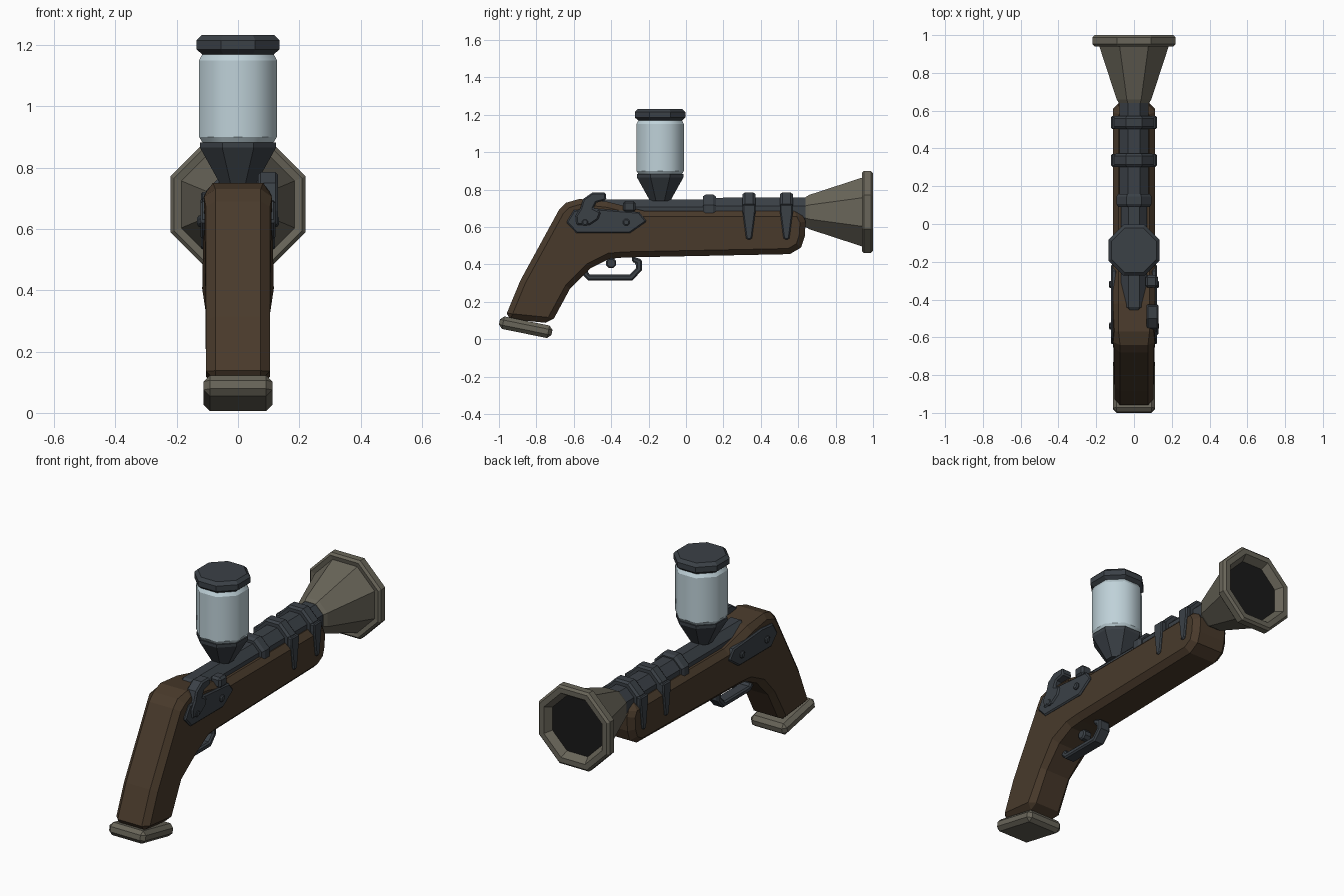
import bpy, bmesh, math
from mathutils import Matrix

cube = bpy.data.objects.get("Cube")
if cube:
    bpy.data.objects.remove(cube, do_unlink=True)


def material(name, r, g, b):
    m = bpy.data.materials.new(name)
    m.use_nodes = True
    m.diffuse_color = (r, g, b, 1)
    m.node_tree.nodes["Principled BSDF"].inputs["Base Color"].default_value = (r, g, b, 1)
    return m


wood = material("dark wood", .066, .042, .024)
steel = material("slate steel", .043, .052, .062)
brass = material("dull brass", .14, .13, .10)
glass = material("pale glass", .52, .64, .69)
black = material("bore black", .01, .01, .01)


def finish(bm, name, mat, bevel=0):
    bmesh.ops.recalc_face_normals(bm, faces=bm.faces)
    me = bpy.data.meshes.new(name)
    bm.to_mesh(me)
    bm.free()
    me.materials.append(mat)
    ob = bpy.data.objects.new(name, me)
    bpy.context.scene.collection.objects.link(ob)
    if bevel:
        mod = ob.modifiers.new("chamfer", 'BEVEL')
        mod.width = bevel
        mod.segments = 1
        mod.limit_method = 'ANGLE'
        mod.angle_limit = math.radians(60)
    return ob


def slab(name, mat, outline, x0, x1, bevel=0, taper=None):
    """Extrude a side outline of (y, z) points from x0 to x1."""
    bm = bmesh.new()
    a, b = [[bm.verts.new((x, y, z)) for y, z in outline] for x in (x0, x1)]
    bm.faces.new(a)
    bm.faces.new(b)
    for i in range(len(a)):
        j = (i + 1) % len(a)
        bm.faces.new((a[i], a[j], b[j], b[i]))
    if taper:
        for v in bm.verts:
            v.co.x *= taper(v.co)
    return finish(bm, name, mat, bevel)


def lathe(name, mat, rings, axis, origin, smooth=False, n=8):
    """Stack regular rings of (flat radius, height) along an axis."""
    bm = bmesh.new()
    loops = []
    for r, h in rings:
        loop = []
        for i in range(n):
            t = math.tau * (i + .5) / n
            c = r / math.cos(math.pi / n)
            p, q = c * math.cos(t), c * math.sin(t)
            loop.append(bm.verts.new((p, q, h) if axis == 'Z' else
                                     (p, h, q) if axis == 'Y' else (h, p, q)))
        loops.append(loop)
    bm.faces.new(loops[0])
    bm.faces.new(loops[-1])
    for a, b in zip(loops, loops[1:]):
        for i in range(n):
            j = (i + 1) % n
            f = bm.faces.new((a[i], a[j], b[j], b[i]))
            f.smooth = smooth
    if smooth:
        for loop in loops:
            for i in range(n):
                bm.edges.get((loop[i], loop[(i + 1) % n])).smooth = False
    ob = finish(bm, name, mat)
    ob.location = origin
    return ob


# Wooden stock and grip
stock = [(-.97, .11), (-.885, .315), (-.68, .69), (-.64, .73), (-.57, .75), (-.42, .735),
         (-.22, .685), (.61, .685), (.64, .63), (.635, .55), (.615, .49), (.555, .455),
         (-.33, .437), (-.41, .43), (-.51, .38), (-.62, .27), (-.72, .085)]
slab("stock", wood, stock, -.112, .112, .03, lambda c: .93 if c.y < -.6 else 1)

# Butt cap
cap = slab("butt_cap", brass, [(-.143, -.034), (.143, -.034), (.143, .034), (-.143, .034)],
           -.112, .112, .02)
cap.matrix_world = Matrix.Translation((0, -.857, .064)) @ Matrix.Rotation(math.radians(-11.5), 4, 'X')

# Barrel, breech and bands
AXIS = (0, 0, .68)
lathe("breech", steel, [(.055, -.46), (.068, -.44), (.068, .1)], 'Y', AXIS)
lathe("barrel", steel, [(.076, .1), (.078, .66)], 'Y', AXIS)
lathe("rear_ring", steel, [(.083, .09), (.093, .105), (.093, .145), (.083, .16)], 'Y', AXIS)
for k, y in enumerate((.337, .537)):
    lathe(f"band_{k}", steel, [(.095, y - .035), (.105, y - .022), (.105, y + .022), (.095, y + .035)],
          'Y', AXIS)
    for side, s in (("left", 1), ("right", -1)):
        slab(f"band_strap_{side}_{k}", steel,
             [(y - .034, .72), (y - .034, .68), (y - .016, .54), (y, .53), (y + .016, .54),
              (y + .034, .68), (y + .034, .72)], s * .09, s * .121, .006)

# Flared muzzle with dark bore
bell = lathe("muzzle", brass, [(.08, .64), (.092, .66), (.185, .945), (.208, .94), (.22, .952),
                               (.22, .988), (.208, 1), (.18, 1), (.155, .96)], 'Y', AXIS)
bell.data.materials.append(black)
for f in bell.data.polygons:
    if len(f.vertices) == 8 and f.center.y > .9:
        f.material_index = 1

# Hopper on top
HOP = (0, -.138, 0)
lathe("hopper_funnel", steel, [(.055, .74), (.06, .75), (.124, .865), (.124, .882)], 'Z', HOP)
lathe("hopper_jar", glass, [(.115, .88), (.127, .9), (.127, 1.15), (.115, 1.172)], 'Z', HOP, True)
lathe("hopper_lid", steel, [(.115, 1.168), (.135, 1.185), (.135, 1.215), (.118, 1.232)], 'Z', HOP)

# Lock plates and screws on both sides
plate = [(-.64, .625), (-.585, .567), (-.30, .567), (-.21, .63), (-.25, .68), (-.5, .70), (-.6, .69)]
for side, s in (("left", 1), ("right", -1)):
    slab(f"lock_plate_{side}", steel, plate, s * .09, s * .122, .007)
    for k, y in enumerate((-.54, -.32)):
        lathe(f"screw_{side}_{k}", steel, [(.018, s * .11), (.018, s * .128), (.012, s * .133)],
              'X', (0, y, .625))

# Hammer and pan on the left side
hammer = [(-.585, .61), (-.59, .66), (-.565, .70), (-.55, .75), (-.5, .785), (-.43, .785),
          (-.425, .745), (-.48, .73), (-.495, .70), (-.455, .68), (-.47, .64), (-.515, .61)]
slab("hammer", steel, hammer, .066, .13, .008)
slab("pan", steel, [(-.337, .68), (-.27, .68), (-.27, .74), (-.337, .74)], .06, .126, .012)

# Trigger guard and trigger
guard = [(-.555, .40), (-.555, .345), (-.525, .315), (-.285, .315), (-.235, .37), (-.235, .425),
         (-.29, .445), (-.29, .415), (-.268, .405), (-.268, .38), (-.30, .347), (-.515, .347),
         (-.525, .36), (-.525, .40)]
slab("trigger_guard", steel, guard, -.035, .035, .008)
lathe("trigger", steel, [(.02, -.026), (.027, -.018), (.027, .018), (.02, .026)], 'X', (0, -.40, .407))
slab("trigger_stem", steel, [(-.415, .41), (-.385, .41), (-.38, .46), (-.42, .46)], -.015, .015)
